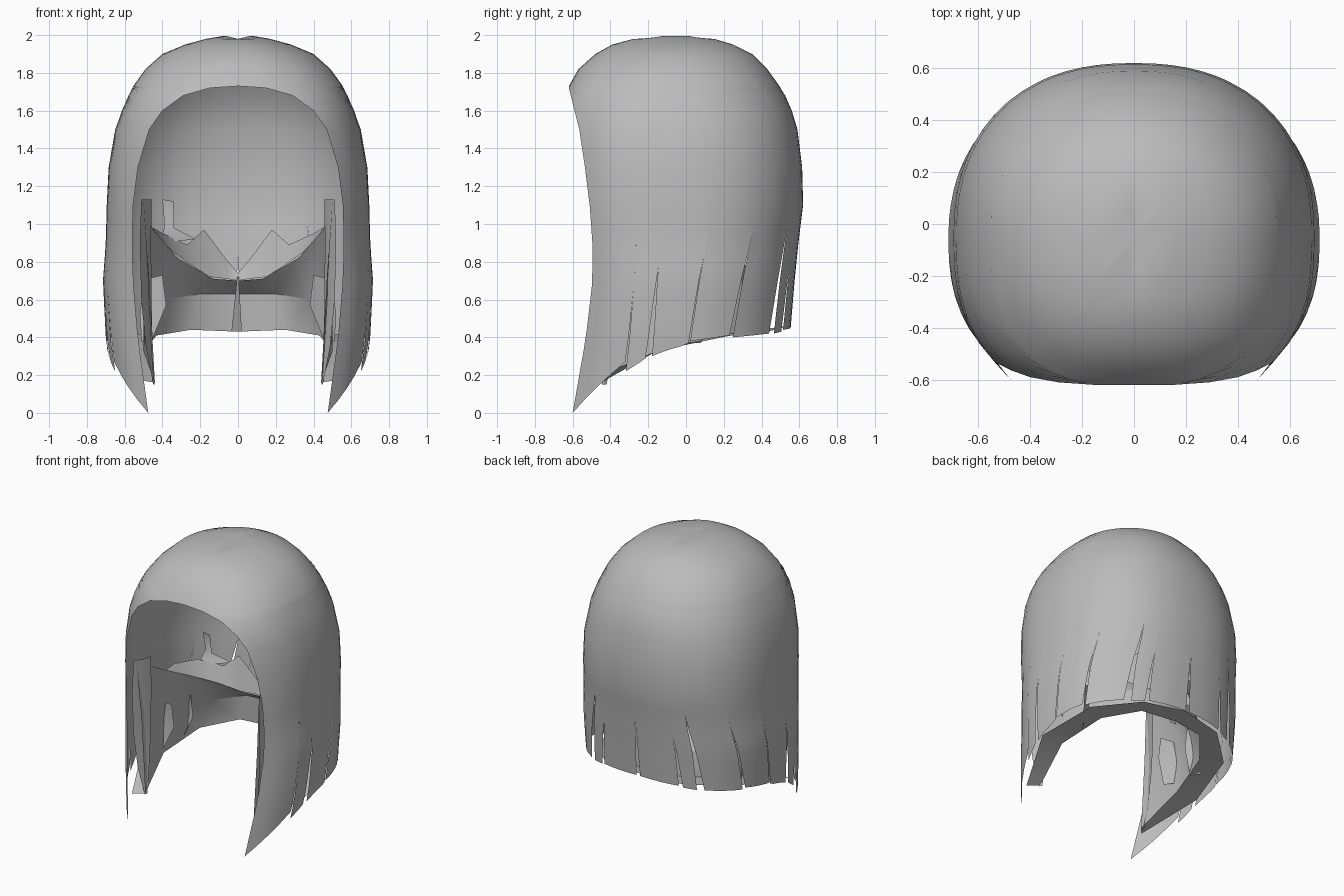
import bpy, bmesh, math
from mathutils import Vector

old = bpy.data.objects.get("Cube")
if old:
    bpy.data.objects.remove(old)

hair = bpy.data.materials.new("hair_grey")
hair.use_nodes = True
grey = (0.5, 0.5, 0.5, 1)
hair.diffuse_color = grey
hair.node_tree.nodes["Principled BSDF"].inputs["Base Color"].default_value = grey

# Head profile by height: z, half width, back y, rim x, rim y
PROFILE = [
    (1.995, .08, .05, 0, -.16), (1.98, .17, .15, 0, -.28), (1.95, .28, .25, 0, -.39),
    (1.9, .4, .35, 0, -.48), (1.82, .49, .43, 0, -.57), (1.73, .555, .495, 0, -.62),
    (1.72, .56, .5, .15, -.62), (1.68, .58, .525, .29, -.61), (1.6, .615, .56, .4, -.59),
    (1.5, .65, .59, .47, -.565), (1.3, .685, .615, .53, -.535), (1.1, .695, .62, .555, -.51),
    (.9, .7, .595, .56, -.495), (.7, .715, .575, .555, -.495), (.4, .7, .55, .53, -.53),
    (0, .65, .54, .475, -.6)]
CENTRE = -.05

# Locks round one side: t at the end, hem at start, hem at end, slit top, slit width
LOCKS = [
    (.205, 0, .27, .63, .006), (.287, .22, .29, .75, .025), (.41, .3, .37, .85, .006),
    (.585, .38, .41, .88, .015), (.785, .4, .42, .96, .03), (.86, .42, .43, .8, .015),
    (1, .44, .45, .85, .008)]
LOCK_TOP = 1.0
COLUMNS, ROWS = 4, 9


def section(z):
    """Interpolate the head profile at a height."""
    z = max(0, min(z, PROFILE[0][0]))
    for hi, lo in zip(PROFILE, PROFILE[1:]):
        if z >= lo[0]:
            k = (hi[0] - z) / (hi[0] - lo[0])
            return [h + (l - h) * k for h, l in zip(hi, lo)][1:]


def surface(t, z):
    """Point on the hair: t runs from the face rim (0) to the middle of the back (1)."""
    width, back, rim_x, rim_y = section(z)
    # Rings are round at the crown and squarer lower down
    front_power = 2 + .6 * min(1, (2 - z) / .3)
    back_power = 2 + .3 * min(1, (2 - z) / .7)
    ratio = rim_x / width
    front = (CENTRE - rim_y) / (1 - ratio ** front_power) ** (1 / front_power)
    start = math.asin(ratio ** (front_power / 2))
    angle = start + t * (math.pi - start)
    s, c = max(0, math.sin(angle)), math.cos(angle)
    power = 2 / (front_power if c > 0 else back_power)
    x = width * s ** power if t < 1 else 0
    depth = -front if c > 0 else back - CENTRE
    y = CENTRE + depth * abs(c) ** power
    return Vector((x, y, min(z, 1.98 + .25 * x)))


def add_grid(bm, rows):
    verts = [[bm.verts.new(p) for p in row] for row in rows]
    for a, b in zip(verts, verts[1:]):
        for i in range(len(a) - 1):
            bm.faces.new((a[i], b[i], b[i + 1], a[i + 1]))


def finish(name, bm, mirror=True, angle=60):
    bmesh.ops.remove_doubles(bm, verts=bm.verts, dist=.0005)
    bmesh.ops.recalc_face_normals(bm, faces=bm.faces)
    mesh = bpy.data.meshes.new(name)
    bm.to_mesh(mesh)
    bm.free()
    mesh.materials.append(hair)
    obj = bpy.data.objects.new(name, mesh)
    bpy.context.collection.objects.link(obj)
    if mirror:
        mod = obj.modifiers.new("mirror", 'MIRROR')
        mod.merge_threshold = .0005
    bpy.ops.object.select_all(action='DESELECT')
    obj.select_set(True)
    bpy.context.view_layer.objects.active = obj
    bpy.ops.object.shade_smooth_by_angle(angle=math.radians(angle))


# Crown and upper shell
starts = [0] + [lock[0] for lock in LOCKS[:-1]]
columns = [a + (lock[0] - a) * i / COLUMNS
           for a, lock in zip(starts, LOCKS) for i in range(COLUMNS)] + [1]
heights = [p[0] for p in PROFILE if p[0] > LOCK_TOP] + [LOCK_TOP]
shell = bmesh.new()
add_grid(shell, [[surface(t, z) for t in columns] for z in heights])
cap = [shell.verts.new(surface(t, heights[0])) for t in columns]
pole = shell.verts.new((0, CENTRE, 1.98))
for a, b in zip(cap, cap[1:]):
    shell.faces.new((pole, a, b))

# Hanging locks, parted by slits that widen towards the hem; the rear ones lean
previous_top, previous_gap = LOCK_TOP, 0
for start, (end, hem_a, hem_b, top, gap) in zip(starts, LOCKS):
    rows = []
    for r in range(ROWS + 1):
        drop = r / ROWS
        row = []
        for i in range(COLUMNS + 1):
            k = i / COLUMNS
            hem = hem_a + (hem_b - hem_a) * k
            z = LOCK_TOP + (hem - LOCK_TOP) * drop
            left = previous_gap / 2 * max(0, previous_top - z) / (previous_top - hem)
            right = gap / 2 * max(0, top - z) / (top - hem)
            t = start + left + (end - right - start - left) * k
            lean = .06 * drop * max(0, math.sin(math.pi * (t - .25) / .75))
            row.append(surface(t - lean, z))
        rows.append(row)
    add_grid(shell, rows)
    previous_top, previous_gap = top, gap
finish("outer_hair", shell)

# Underlayer inside the nape: lip, middle, hem and the turn out to the shell
under = bmesh.new()
add_grid(under, [
    [(.5, -.47, 1.12), (.45, -.2, .97), (.32, .1, .82), (.13, .27, .71), (0, .3, .7)],
    [(.47, -.45, .7), (.5, -.1, .65), (.38, .24, .6), (.2, .38, .63), (0, .4, .63)],
    [(.44, -.45, .16), (.5, -.15, .33), (.43, .17, .41), (.25, .38, .44), (0, .43, .43)],
    [(.5, -.52, .17), (.67, -.15, .33), (.58, .24, .41), (.32, .48, .44), (0, .54, .46)]])
finish("underlayer", under, angle=40)

# Ragged fringe standing up from the underlayer lip
fringe = bmesh.new()
add_grid(fringe, [
    [(.45, -.1, .98), (.4, .1, .95), (.27, .22, .89), (.18, .27, .97), (.06, .31, .81), (0, .32, .74)],
    [(.45, -.2, .97), (.37, 0, .87), (.26, .15, .79), (.15, .25, .72), (.06, .29, .71), (0, .3, .7)]])
finish("underlayer_fringe", fringe)

# Rolled locks just behind the face rim
roll = bmesh.new()
add_grid(roll, [[(x + .44, y - .44, z) for x, y in ((.08 * w, -.05 * w), (.04 * w, .02), (.02 * w, .09 * w))]
                for z, w in ((1.13, .9), (.9, 1), (.6, .9), (.35, .6), (.15, .1))])
finish("inner_side_locks", roll)

# Small inner tufts on the side walls
tufts = bmesh.new()
for x, y, z in ((.4, -.2, .73), (.42, .05, .7)):
    add_grid(tufts, [[(x, y, z), (x + .08, y + .04, z - .02)],
                     [(x - .02, y, z - .16), (x + .1, y + .05, z - .18)],
                     [(x + .05, y - .03, z - .33), (x + .09, y + .03, z - .33)]])
finish("inner_tufts", tufts)

# Single upright strand and the thin strand at the middle of the nape
strand = bmesh.new()
add_grid(strand, [[(-.4, .16, 1.13), (-.34, .16, 1.12)], [(-.39, .18, 1), (-.34, .18, .98)],
                  [(-.4, .1, .9), (-.22, .24, .92)]])
add_grid(strand, [[(-.004, .29, .72), (.004, .29, .72)], [(-.035, .4, .43), (.02, .4, .43)]])
finish("loose_strands", strand, mirror=False)
